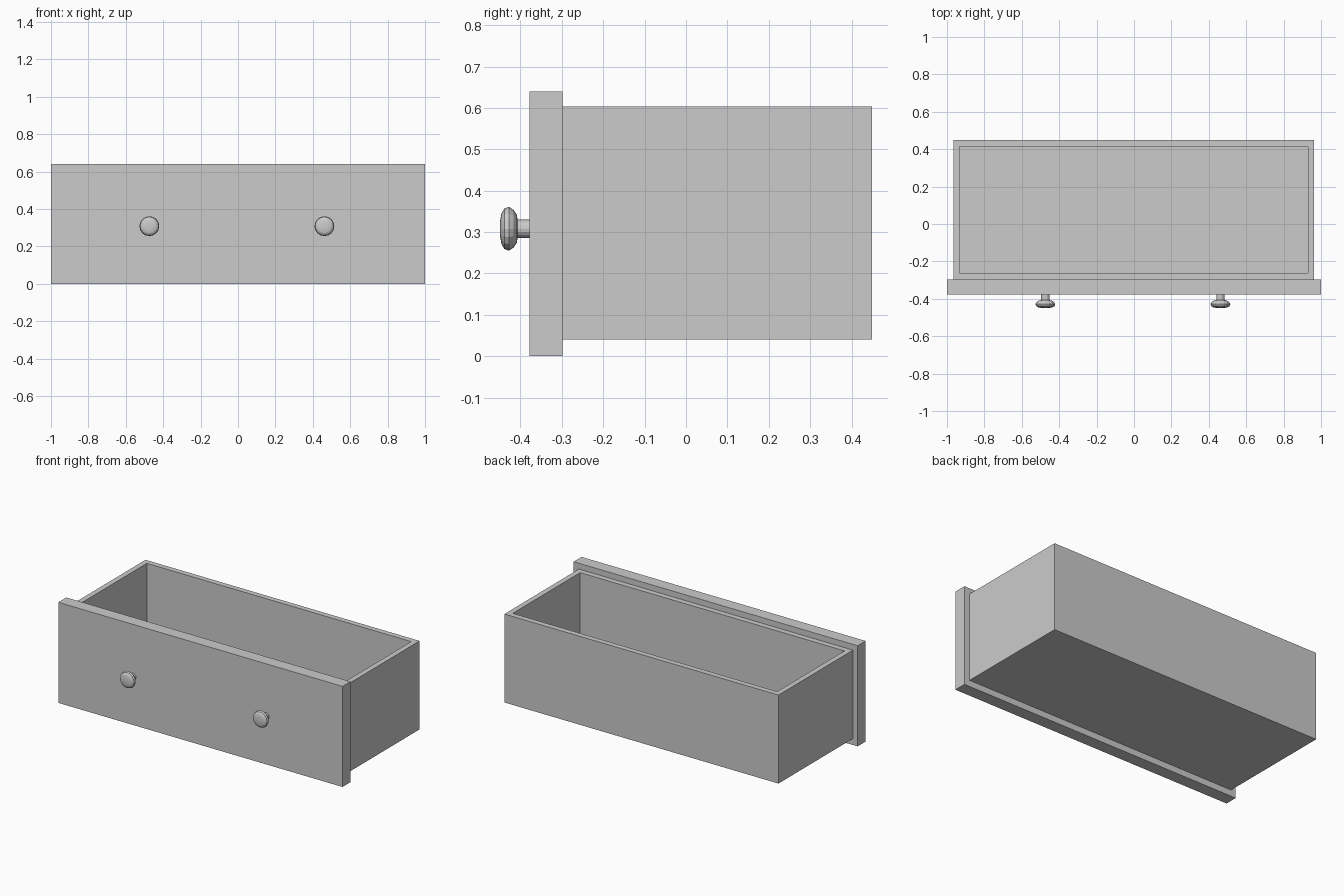
import bpy, bmesh
from math import radians
from mathutils import Matrix, Vector

if "Cube" in bpy.data.objects:
    bpy.data.objects.remove(bpy.data.objects["Cube"])


def finish(name, bm):
    bmesh.ops.recalc_face_normals(bm, faces=bm.faces)
    mesh = bpy.data.meshes.new(name)
    bm.to_mesh(mesh)
    bm.free()
    obj = bpy.data.objects.new(name, mesh)
    bpy.context.collection.objects.link(obj)
    return obj


def box(bm, lo, hi):
    lo, hi = Vector(lo), Vector(hi)
    m = Matrix.Translation((lo + hi) / 2) @ Matrix.Diagonal((*(hi - lo), 1))
    bmesh.ops.create_cube(bm, size=1, matrix=m)


# Front panel, overhanging the tray on all sides
bm = bmesh.new()
box(bm, (-1, -0.378, 0), (1, -0.298, 0.64))
finish("front_panel", bm)

# Open tray: inset the top face for the rim, then push it down to the floor
WALL_X, WALL_Y, FLOOR_Z = 0.034, 0.035, 0.075
X0, X1, Y0, Y1 = -0.966, 0.963, -0.298, 0.45
bm = bmesh.new()
box(bm, (X0, Y0, 0.04), (X1, Y1, 0.603))
bm.faces.ensure_lookup_table()
top = max(bm.faces, key=lambda f: f.calc_center_median().z)
bmesh.ops.inset_region(bm, faces=[top], thickness=0.03)
cx, cy = (X0 + X1) / 2, (Y0 + Y1) / 2
for v in top.verts:
    v.co.x = X0 + WALL_X if v.co.x < cx else X1 - WALL_X
    v.co.y = Y0 + WALL_Y if v.co.y < cy else Y1 - WALL_Y
well = bmesh.ops.extrude_discrete_faces(bm, faces=[top])["faces"][0]
for v in well.verts:
    v.co.z = FLOOR_Z
finish("drawer_tray", bm)

# Turned knobs: (radius, y) profile of stem and rounded head, spun about y
PROFILE = [(0, -0.375), (0.022, -0.375), (0.022, -0.407), (0.034, -0.409),
           (0.046, -0.417), (0.053, -0.428), (0.049, -0.439),
           (0.037, -0.446), (0.02, -0.449), (0, -0.45)]
for name, x in (("left_knob", -0.474), ("right_knob", 0.462)):
    bm = bmesh.new()
    verts = [bm.verts.new((x + r, y, 0.308)) for r, y in PROFILE]
    edges = [bm.edges.new(pair) for pair in zip(verts, verts[1:])]
    bmesh.ops.spin(bm, geom=verts + edges, cent=(x, 0, 0.308), axis=(0, 1, 0),
                   angle=radians(360), steps=16, use_duplicate=False)
    bmesh.ops.remove_doubles(bm, verts=bm.verts, dist=0.0001)
    finish(name, bm)
